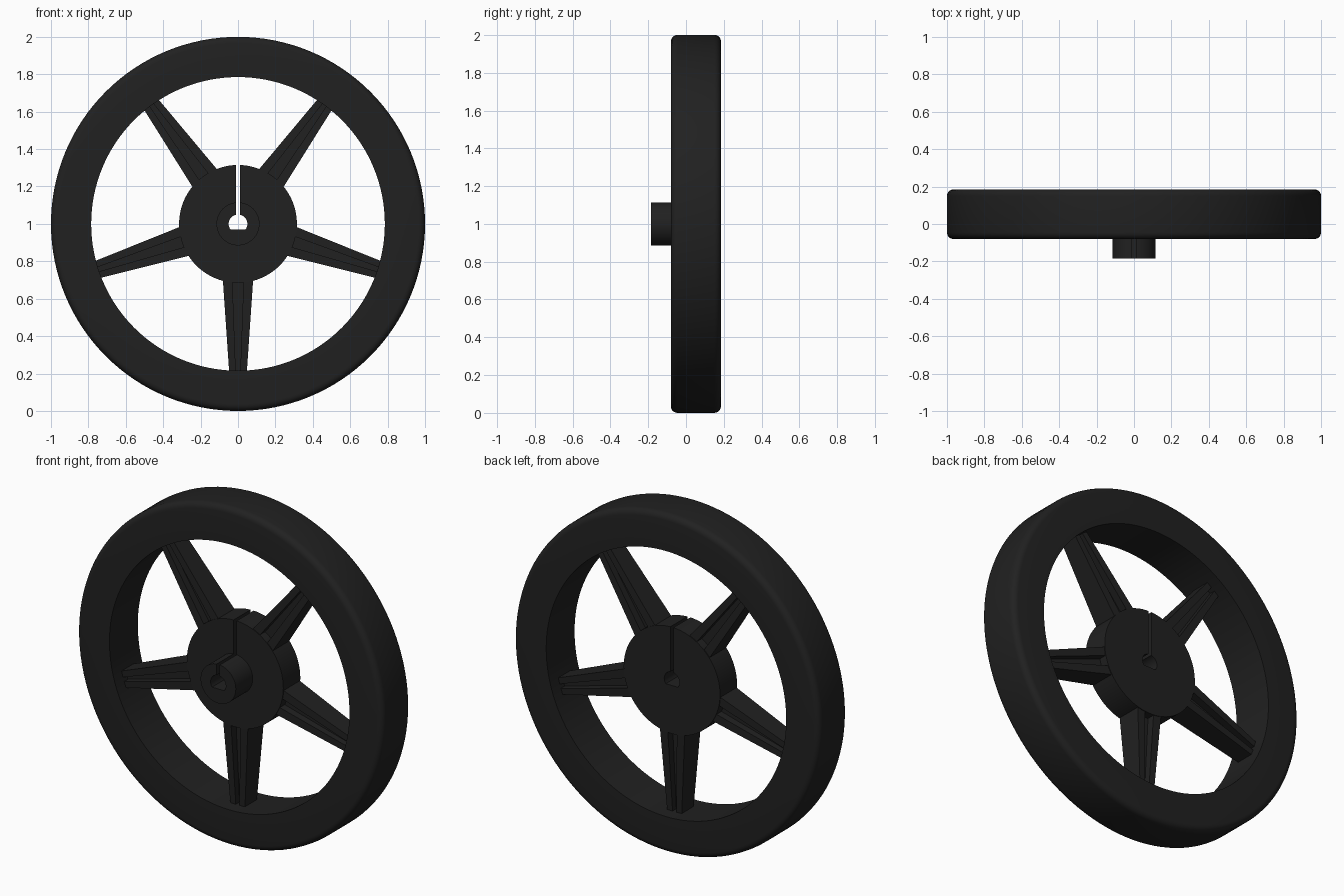
import bpy, bmesh, math
from mathutils import Matrix, Vector

if "Cube" in bpy.data.objects:
    bpy.data.objects.remove(bpy.data.objects["Cube"])

MID = 0.0525      # middle plane of the wheel along y
CZ = 1.0          # axle height
black = bpy.data.materials.new("black_plastic")
black.diffuse_color = (0.015, 0.015, 0.015, 1)
black.use_nodes = True
black.node_tree.nodes["Principled BSDF"].inputs["Base Color"].default_value = black.diffuse_color


def finish(name, bm, angle=30):
    bmesh.ops.recalc_face_normals(bm, faces=bm.faces[:])
    me = bpy.data.meshes.new(name)
    bm.to_mesh(me)
    bm.free()
    ob = bpy.data.objects.new(name, me)
    bpy.context.collection.objects.link(ob)
    ob.location.z = CZ
    me.materials.append(black)
    bpy.ops.object.select_all(action='DESELECT')
    ob.select_set(True)
    bpy.context.view_layer.objects.active = ob
    bpy.ops.object.shade_smooth_by_angle(angle=math.radians(angle))
    return ob


def bridge(bm, loops, closed=False):
    n = len(loops[0])
    pairs = list(zip(loops, loops[1:] + loops[:1] if closed else loops[1:]))
    for a, b in pairs:
        for i in range(n):
            j = (i + 1) % n
            bm.faces.new((a[i], a[j], b[j], b[i]))


# rim: lathed profile with rounded outer corners and sharp inner ones
def rim(r_in=0.785, r_out=1.0, y0=-0.08, y1=0.185, c=0.035, seg=128):
    prof = [(r_in, y1), (r_in, y0)]
    for cy, start in ((y0 + c, -90), (y1 - c, 0)):
        for k in range(6):
            t = math.radians(start + 18 * k)
            prof.append((r_out - c + c * math.cos(t), cy + c * math.sin(t)))
    bm = bmesh.new()
    loops = []
    for s in range(seg):
        a = 2 * math.pi * s / seg
        loops.append([bm.verts.new((r * math.cos(a), y, r * math.sin(a))) for r, y in prof])
    bridge(bm, loops, closed=True)
    return finish("rim", bm)


# disc split by a slot running from the D-shaped bore out through the top
def split_disc(name, radius, y0, y1, bore=0.05, flat=-0.03, slot=0.01, seg=96):
    def arc(r, a0, a1, n):
        return [(r * math.cos(a0 + (a1 - a0) * k / n), r * math.sin(a0 + (a1 - a0) * k / n))
                for k in range(n + 1)]
    up = math.pi / 2
    so, si = math.asin(slot / radius), math.asin(slot / bore)
    fl = math.asin(flat / bore)
    outline = arc(radius, up + so, up + 2 * math.pi - so, seg)     # outer edge
    outline += arc(bore, up - si, fl, 16)                          # bore, right half
    outline += arc(bore, math.pi - fl, up + si, 16)                # bore, left half
    bm = bmesh.new()
    loops = [[bm.verts.new((x, y, z)) for x, z in outline] for y in (y0, y1)]
    bridge(bm, loops)
    for lp in loops:
        bm.faces.new(lp)
    return finish(name, bm)


# spoke: tapered H-section with a narrowing groove on front and back
def spoke(index):
    rot = Matrix.Rotation(index * 2 * math.pi / 5, 4, 'Y')
    bm = bmesh.new()
    loops = []
    # radius, half width, half thickness, groove half width, web half thickness
    for r, w, t, g, e in ((0.27, 0.083, 0.077, 0.031, 0.03), (0.795, 0.047, 0.055, 0.012, 0.02)):
        half = [(w, t), (g, t), (g, e), (-g, e), (-g, t), (-w, t)]
        sec = half + [(-x, -y) for x, y in half]
        loops.append([bm.verts.new(rot @ Vector((x, y + MID, -r))) for x, y in sec])
    bridge(bm, loops)
    for lp in loops:
        bm.faces.new(lp)
    return finish("spoke_%d" % (index + 1), bm, 15)


rim()
split_disc("hub", 0.315, -0.027, 0.132)
split_disc("shaft_boss", 0.115, -0.185, -0.027)
for i in range(5):
    spoke(i)
